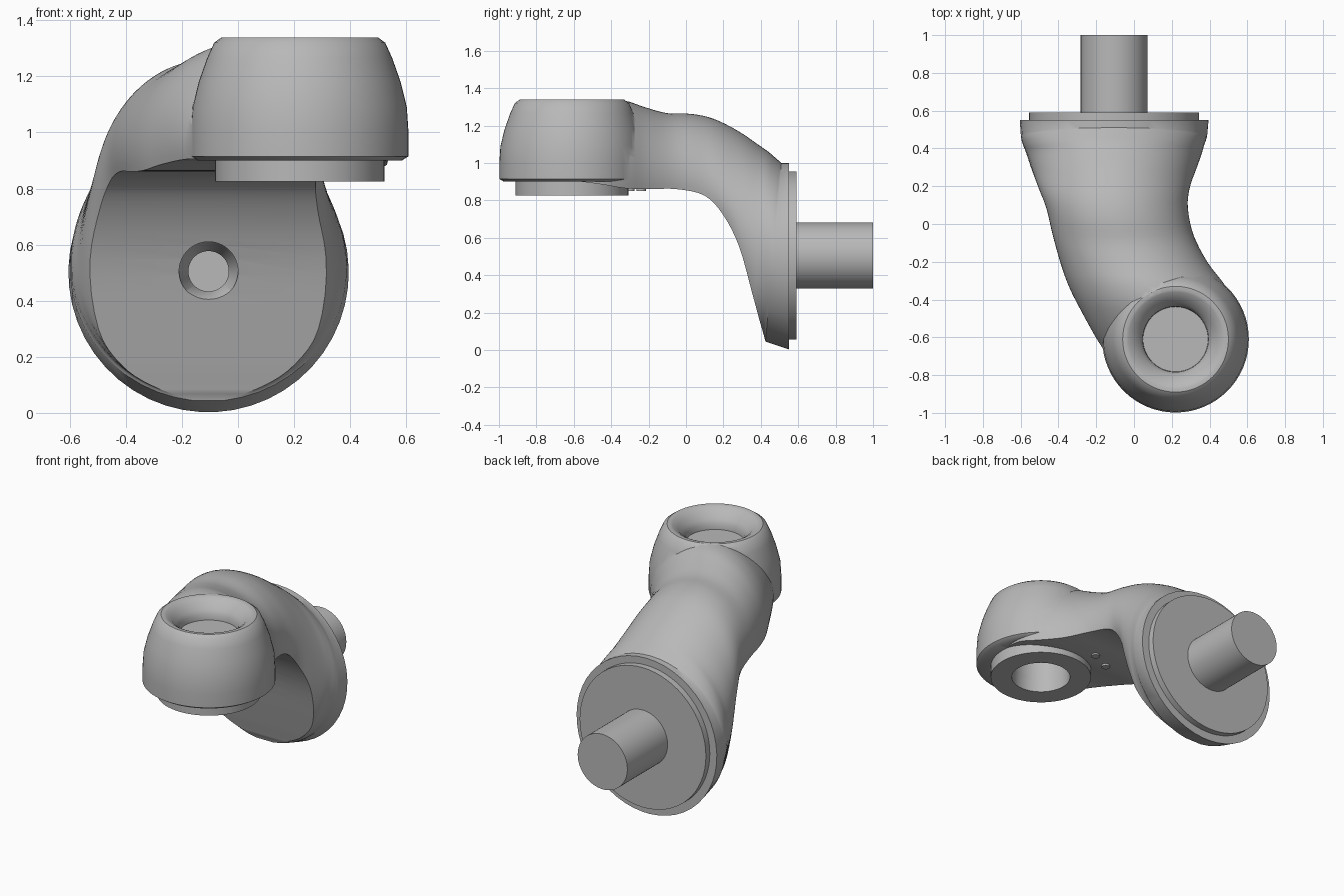
import bpy, bmesh
from math import sin, cos, pi, radians
from mathutils import Matrix, Vector

cube = bpy.data.objects.get("Cube")
if cube:
    bpy.data.objects.remove(cube)

GREY = (0.48, 0.48, 0.48, 1)
metal = bpy.data.materials.new("satin grey")
metal.use_nodes = True
metal.diffuse_color = GREY
metal.node_tree.nodes["Principled BSDF"].inputs["Base Color"].default_value = GREY


def finish(bm, name):
    bmesh.ops.remove_doubles(bm, verts=bm.verts, dist=0.0005)
    bmesh.ops.recalc_face_normals(bm, faces=bm.faces)
    mesh = bpy.data.meshes.new(name)
    bm.to_mesh(mesh)
    bm.free()
    mesh.materials.append(metal)
    obj = bpy.data.objects.new(name, mesh)
    bpy.context.collection.objects.link(obj)
    return obj


def lathe(name, profile, centre, along_y=False, steps=64):
    """Spin (radius, height) points; height runs along z, or along y."""
    bm = bmesh.new()
    verts = [bm.verts.new((r, 0, h)) for r, h in profile]
    edges = [bm.edges.new(pair) for pair in zip(verts, verts[1:])]
    bmesh.ops.spin(bm, geom=verts + edges, cent=(0, 0, 0), axis=(0, 0, 1),
                   angle=2 * pi, steps=steps, use_merge=True)
    turn = Matrix.Rotation(-pi / 2, 4, 'X') if along_y else Matrix()
    bm.transform(Matrix.Translation(centre) @ turn)
    return finish(bm, name)


def rod(name, radius, low, high, centre, along_y=False):
    return lathe(name, [(0, low), (radius, low), (radius, high), (0, high)],
                 centre, along_y)


def activate(obj):
    bpy.ops.object.select_all(action='DESELECT')
    obj.select_set(True)
    bpy.context.view_layer.objects.active = obj


def combine(target, tool, operation):
    mod = target.modifiers.new(operation.lower(), 'BOOLEAN')
    mod.operation, mod.object, mod.solver = operation, tool, 'EXACT'
    activate(target)
    bpy.ops.object.modifier_apply(modifier=mod.name)
    bpy.data.objects.remove(tool)


def smooth(obj, angle=35):
    activate(obj)
    bpy.ops.object.shade_smooth_by_angle(angle=radians(angle))


def blend(a, b, c, d, t):
    """Smooth curve from b to c."""
    return [0.5 * (2 * q + (r - p) * t + (2 * p - 5 * q + 4 * r - s) * t * t
                   + (3 * q - p - 3 * r + s) * t ** 3)
            for p, q, r, s in zip(a, b, c, d)]


# Curved arm: outer y z, inner y z, right x, left x, underside cut angle
back = (0.55, 1.0, 0.55, 0.003, -0.605, 0.395, 3)
stations = [
    (0.51, 1.0, 0.425, 0.045, -0.60, 0.388, 7),
    (0.475, 1.03, 0.41, 0.10, -0.595, 0.38, 25),
    (0.44, 1.06, 0.39, 0.17, -0.585, 0.37, 40),
    (0.39, 1.095, 0.355, 0.30, -0.568, 0.357, 58),
    (0.28, 1.17, 0.285, 0.55, -0.54, 0.327, 76),
    (0.15, 1.235, 0.20, 0.72, -0.505, 0.295, 77),
    (0.03, 1.262, 0.10, 0.825, -0.465, 0.285, 78),
    (-0.10, 1.266, -0.05, 0.86, -0.43, 0.315, 78),
    (-0.22, 1.298, -0.20, 0.86, -0.39, 0.39, 78),
    (-0.33, 1.333, -0.33, 0.865, -0.345, 0.485, 78),
    (-0.45, 1.33, -0.45, 0.885, -0.285, 0.54, 78),
    (-0.62, 1.25, -0.62, 0.905, -0.19, 0.52, 78),
    (-0.80, 1.08, -0.80, 0.905, -0.07, 0.45, 78),
]
rows = [back]
last = len(stations) - 1
for i in range(last):
    four = [stations[min(max(i + k, 0), last)] for k in (-1, 0, 1, 2)]
    rows += [blend(*four, k / 4) for k in range(4)]
rows.append(stations[-1])

bm = bmesh.new()
rings = []
for yo, zo, yi, zi, xr, xl, cut in rows:
    cut = radians(cut)
    outer, inner = Vector((0, yo, zo)), Vector((0, yi, zi))
    ring = []
    for k in range(49):
        a = (k / 24 - 1) * (pi - cut)
        p = inner.lerp(outer, (cos(a) + cos(cut)) / (1 + cos(cut)))
        p.x = (xl + xr) / 2 + (xl - xr) / 2 * sin(a)
        ring.append(bm.verts.new(p))
    rings.append(ring)
for r0, r1 in zip(rings, rings[1:]):
    for k in range(len(r0)):
        j = (k + 1) % len(r0)
        bm.faces.new((r0[k], r0[j], r1[j], r1[k]))
bm.faces.new(rings[0])
bm.faces.new(rings[-1])
body = finish(bm, "arm_body")

# Domed head, then its dished top
HEAD = (0.22, -0.61, 0)
head = lathe("head", [
    (0, 0.90), (0.365, 0.90), (0.388, 0.915), (0.388, 1.0), (0.382, 1.09),
    (0.36, 1.18), (0.33, 1.265), (0.305, 1.32), (0.28, 1.338), (0, 1.338)], HEAD)
combine(body, head, 'UNION')
dish = lathe("dish_cutter", [
    (0, 1.22), (0.172, 1.22), (0.174, 1.255), (0.19, 1.28), (0.22, 1.315),
    (0.25, 1.334), (0.29, 1.35), (0.29, 1.45), (0, 1.45)], HEAD)
combine(body, dish, 'DIFFERENCE')

# Bore under the head and countersunk hole in the round flange
combine(body, rod("bore_cutter", 0.175, 0.7, 1.12, HEAD), 'DIFFERENCE')
FLANGE = (-0.105, 0, 0.505)
hole = lathe("hole_cutter", [(0, 0.1), (0.105, 0.1), (0.105, 0.32),
                             (0.072, 0.37), (0.072, 0.42), (0, 0.42)],
             FLANGE, True)
combine(body, hole, 'DIFFERENCE')
smooth(body)

# Collar ring below the head
smooth(lathe("collar_ring", [(0.175, 0.825), (0.302, 0.825), (0.302, 0.93),
                             (0.175, 0.93), (0.175, 0.825)], HEAD))

# Round backing plate and mounting pin
smooth(rod("backing_plate", 0.45, 0.54, 0.59, FLANGE, True))
smooth(rod("mounting_pin", 0.177, 0.58, 1.0, FLANGE, True))

# Small retaining studs beside the collar
for i, (x, y) in enumerate([(-0.03, -0.3), (0.1, -0.24)]):
    smooth(rod(f"retaining_stud_{i + 1}", 0.025, 0.85, 0.9, (x, y, 0)))
